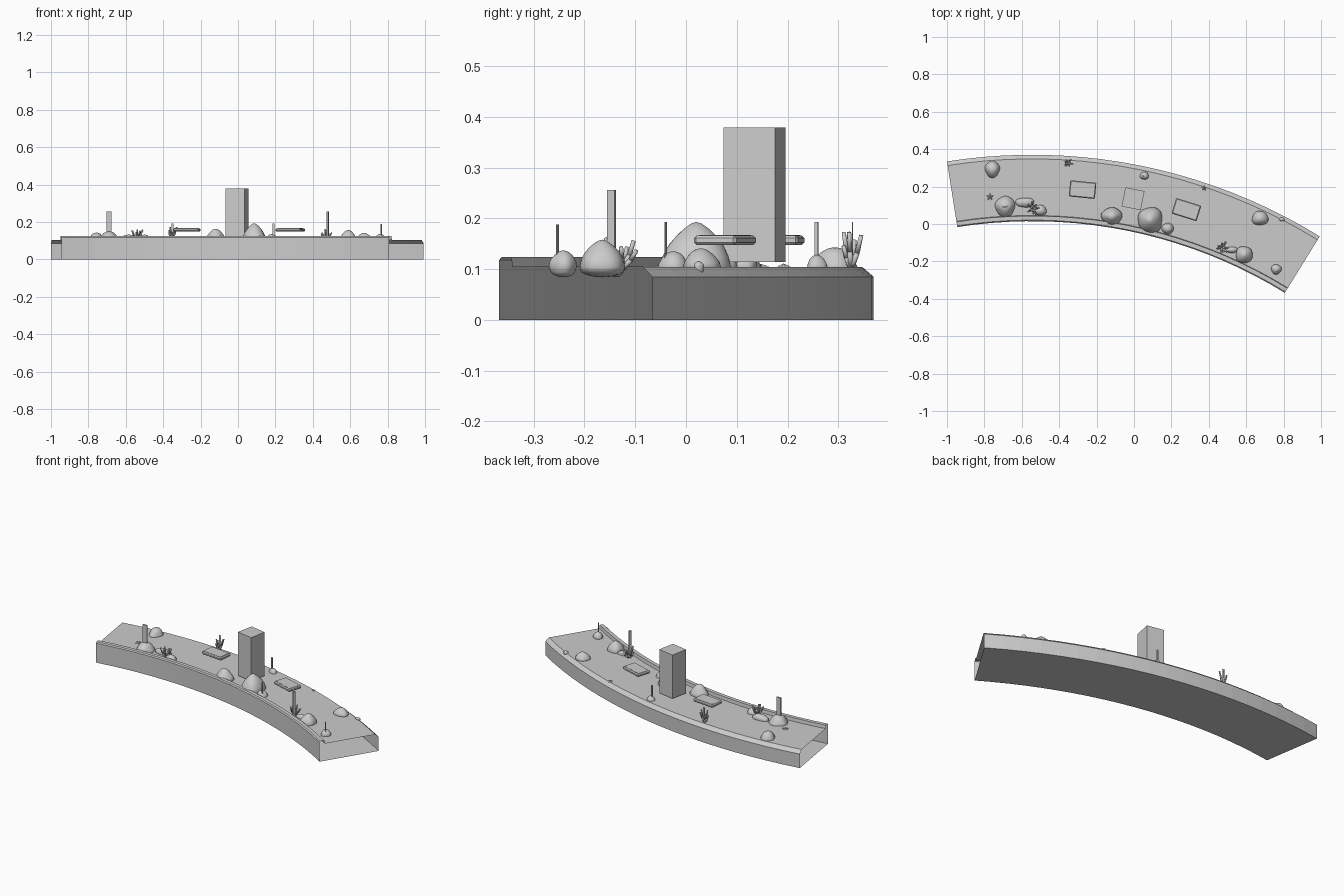
import bpy, bmesh, math, random
from mathutils import Vector, Matrix

if "Cube" in bpy.data.objects:
    bpy.data.objects.remove(bpy.data.objects["Cube"])

random.seed(4)
CX, CY = -0.545, -2.56          # centre of the arc
A0, A1, STEPS = -8.93, 31.66, 20
FLOOR = 0.104


def finish(bm, name, smooth=False):
    bmesh.ops.recalc_face_normals(bm, faces=bm.faces)
    me = bpy.data.meshes.new(name)
    bm.to_mesh(me)
    bm.free()
    ob = bpy.data.objects.new(name, me)
    bpy.context.collection.objects.link(ob)
    if smooth:
        for p in me.polygons:
            p.use_smooth = True
    return ob


def arc_angle(x, y):
    return math.atan2(x - CX, y - CY)


# curved bench: closed cross-section (radius, height) swept along the arc, open ends
def bench():
    prof = [(2.575, 0), (2.575, 0.118), (2.581, 0.124), (2.603, 0.124), (2.606, FLOOR),
            (2.908, FLOOR), (2.93, 0.085), (2.93, 0)]
    bm = bmesh.new()
    rings = []
    for i in range(STEPS + 1):
        a = math.radians(A0 + (A1 - A0) * i / STEPS)
        rings.append([bm.verts.new((CX + r * math.sin(a), CY + r * math.cos(a), z))
                      for r, z in prof])
    n = len(prof)
    for p, q in zip(rings, rings[1:]):
        for j in range(n):
            k = (j + 1) % n
            bm.faces.new((p[j], p[k], q[k], q[j]))
    finish(bm, "curved_base")


def box(name, x, y, z0, z1, sx, sy, bevel=0.0):
    bm = bmesh.new()
    m = (Matrix.Translation((x, y, (z0 + z1) / 2)) @ Matrix.Rotation(-arc_angle(x, y), 4, 'Z')
         @ Matrix.Diagonal((sx, sy, z1 - z0, 1)))
    bmesh.ops.create_cube(bm, size=1, matrix=m)
    if bevel:
        bmesh.ops.bevel(bm, geom=bm.edges[:], offset=bevel, segments=1, affect='EDGES')
    return finish(bm, name)


# rocks: squashed, slightly lumpy half-buried domes
def rock(name, x, y, rx, ry, top, peak=0.0):
    bm = bmesh.new()
    bmesh.ops.create_icosphere(bm, subdivisions=3, radius=1)
    ph = [random.uniform(0, 6.28) for _ in range(3)]
    for v in bm.verts:
        c = v.co.copy()
        k = 1 + 0.06 * math.sin(3 * c.x + ph[0]) + 0.06 * math.sin(4 * c.y + ph[1]) \
            + 0.04 * math.sin(5 * c.z + ph[2])
        t = 1 - peak * max(c.z, 0)
        z = (top - FLOOR) * c.z if c.z > 0 else 0.02 * c.z
        v.co = (x + rx * c.x * k * t, y + ry * c.y * k * t, FLOOR + z)
    finish(bm, name, True)


# coral: tapered branches fanning out of one foot
def coral(name, x, y, top, spread, count=7):
    bm = bmesh.new()
    for i in range(count):
        a = 2 * math.pi * i / count + random.uniform(-0.3, 0.3)
        s = spread * random.uniform(0.5, 1)
        h = (top - FLOOR) * random.uniform(0.45, 0.9)
        p0 = Vector((x, y, FLOOR - 0.003))
        p1 = Vector((x + s * math.cos(a) * 0.6, y + s * math.sin(a) * 0.6, FLOOR + h * 0.45))
        p2 = Vector((x + s * math.cos(a), y + s * math.sin(a), FLOOR + h))
        for p, q, r0, r1 in ((p0, p1, 0.006, 0.005), (p1, p2, 0.005, 0.004)):
            d = q - p
            m = Matrix.Translation((p + q) / 2) @ d.to_track_quat('Z', 'Y').to_matrix().to_4x4()
            bmesh.ops.create_cone(bm, cap_ends=True, segments=8, radius1=r0, radius2=r1,
                                  depth=d.length, matrix=m)
    finish(bm, name, True)


# starfish: low five-pointed star
def starfish(name, x, y, r):
    bm = bmesh.new()
    rim = []
    for i in range(10):
        a = math.pi * i / 5 + 0.3
        s = r if i % 2 == 0 else r * 0.42
        rim.append(bm.verts.new((x + s * math.cos(a), y + s * math.sin(a), FLOOR + 0.001)))
    c = bm.verts.new((x, y, FLOOR + 0.007))
    for i in range(10):
        bm.faces.new((rim[i], rim[(i + 1) % 10], c))
    bm.faces.new(rim[::-1])
    finish(bm, name)


bench()

# tall pale block in the middle
tower = box("display_column", -0.005, 0.135, 0.114, 0.379, 0.104, 0.104)
pale = bpy.data.materials.new("pale_grey")
pale.diffuse_color = (0.75, 0.75, 0.75, 1)
pale.use_nodes = True
pale.node_tree.nodes["Principled BSDF"].inputs["Base Color"].default_value = pale.diffuse_color
tower.data.materials.append(pale)

# two raised panels with a thin top plate
for i, (x, y) in enumerate(((-0.275, 0.184), (0.28, 0.077))):
    box(f"panel_frame_{i}", x, y, 0.148, 0.166, 0.14, 0.087, 0.005)
    box(f"panel_face_{i}", x, y, 0.16, 0.167, 0.122, 0.069)

# x, y, radius x, radius y, top, pointedness
rocks = [(-0.757, 0.293, .040, .044, .143, .1), (-0.69, 0.093, .054, .056, .150, .2),
         (-0.585, 0.115, .052, .026, .132, 0), (-0.50, 0.072, .034, .026, .132, 0),
         (-0.12, 0.040, .056, .048, .163, .3), (0.085, 0.020, .068, .072, .193, .4),
         (0.18, -0.025, .028, .032, .135, 0), (0.59, -0.165, .046, .046, .158, .3),
         (0.52, -0.138, .032, .018, .124, 0), (0.675, 0.030, .040, .038, .141, .1),
         (0.762, -0.242, .028, .028, .137, .1), (0.055, 0.258, .022, .020, .128, 0),
         (0.79, 0.025, .014, .010, .116, 0)]
for i, r in enumerate(rocks):
    rock(f"rock_{i}", *r)

# x, y, top, spread
for i, c in enumerate(((-0.54, 0.08, .19, .042), (0.47, -0.125, .17, .036),
                       (-0.355, 0.325, .19, .028))):
    coral(f"coral_{i}", *c)

for i, s in enumerate(((-0.77, 0.145, .021), (0.375, 0.192, .016))):
    starfish(f"starfish_{i}", *s)

# upright markers: x, y, top, width, depth
posts = [(-0.69, 0.093, .256, .028, .008), (0.48, -0.147, .256, .008, .016),
         (0.765, -0.253, .188, .009, .002), (0.19, -0.040, .193, .010, .002),
         (0.05, 0.257, .193, .008, .007), (-0.35, 0.328, .193, .012, .002)]
for i, (x, y, top, w, d) in enumerate(posts):
    box(f"marker_{i}", x, y, FLOOR - 0.004, top, w, d)
